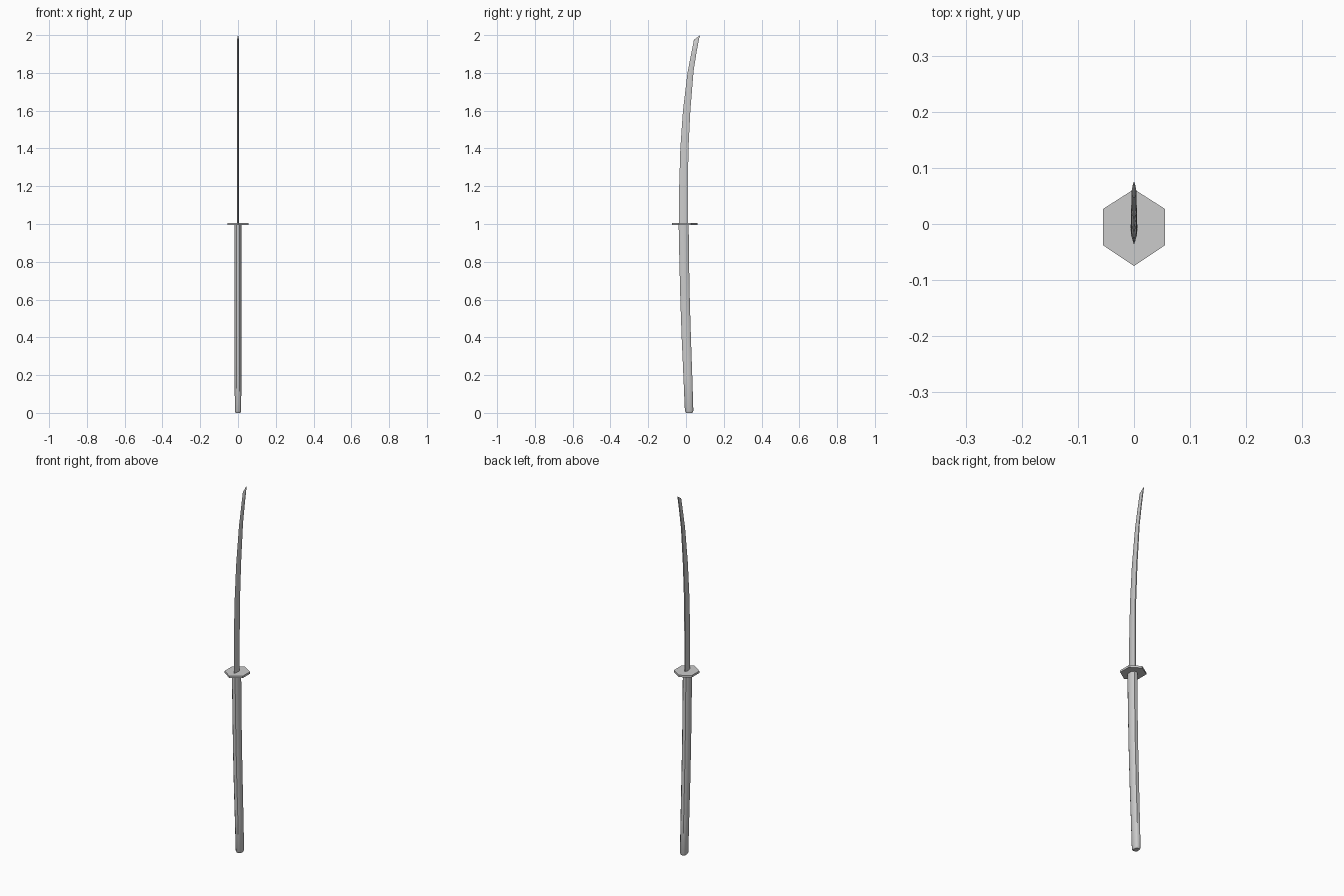
import bpy, bmesh, math

if "Cube" in bpy.data.objects:
    bpy.data.objects.remove(bpy.data.objects["Cube"])


def loft(name, rings, smooth=40):
    """Skin a list of equal-length vertex rings and cap both ends."""
    bm = bmesh.new()
    loops = [[bm.verts.new(p) for p in ring] for ring in rings]
    n = len(loops[0])
    for a, b in zip(loops, loops[1:]):
        for i in range(n):
            j = (i + 1) % n
            bm.faces.new((a[i], a[j], b[j], b[i]))
    bm.faces.new(loops[0][::-1])
    bm.faces.new(loops[-1])
    bmesh.ops.recalc_face_normals(bm, faces=bm.faces[:])
    mesh = bpy.data.meshes.new(name)
    bm.to_mesh(mesh)
    bm.free()
    ob = bpy.data.objects.new(name, mesh)
    bpy.context.collection.objects.link(ob)
    bpy.ops.object.select_all(action='DESELECT')
    bpy.context.view_layer.objects.active = ob
    ob.select_set(True)
    bpy.ops.object.shade_smooth_by_angle(angle=math.radians(smooth))
    return ob


# Blade: sharp edge at -y, ridge past the middle, narrow flat spine at +y
def blade_ring(edge, spine, z_edge, z_spine, t):
    ring = []
    for x, f in ((0, 0), (0.8, 0.35), (1, 0.68), (0.55, 1),
                 (-0.55, 1), (-1, 0.68), (-0.8, 0.35)):
        ring.append((x * t, edge + (spine - edge) * f, z_edge + (z_spine - z_edge) * f))
    return ring


blade_stations = [  # edge y, spine y, edge z, spine z, half thickness
    (-0.037, 0.010, 1.00, 1.00, 0.0065),
    (-0.036, 0.010, 1.20, 1.20, 0.0062),
    (-0.030, 0.013, 1.40, 1.40, 0.0058),
    (-0.016, 0.023, 1.60, 1.60, 0.0054),
    (0.008, 0.040, 1.80, 1.81, 0.0050),
    (0.027, 0.056, 1.90, 1.91, 0.0046),
    (0.042, 0.070, 1.975, 1.985, 0.0040),
    (0.0725, 0.075, 1.998, 2.00, 0.0006),
]
loft("blade", [blade_ring(*s) for s in blade_stations], 25)


# Guard: thin hexagonal plate
hexagon = [(0, 0.062), (0.055, 0.027), (0.055, -0.038),
           (0, -0.075), (-0.055, -0.038), (-0.055, 0.027)]
loft("guard", [[(x, y, z) for x, y in hexagon] for z in (0.995, 1.006)], 30)


# Grip: long octagonal handle following the curve, bevelled at the foot
def grip_ring(z, y0, y1, w):
    c, d = (y0 + y1) / 2, (y1 - y0) / 2
    pts = ((1, 0.55), (0.5, 1), (-0.5, 1), (-1, 0.55),
           (-1, -0.55), (-0.5, -1), (0.5, -1), (1, -0.55))
    return [(w * x, c + d * y, z) for x, y in pts]


grip_stations = [  # z, front y, back y, half width
    (0.000, 0.000, 0.034, 0.013),
    (0.010, -0.006, 0.039, 0.017),
    (0.20, -0.014, 0.033, 0.0175),
    (0.40, -0.023, 0.026, 0.018),
    (0.60, -0.030, 0.020, 0.018),
    (0.80, -0.035, 0.016, 0.018),
    (1.00, -0.039, 0.014, 0.018),
]
loft("grip", [grip_ring(*s) for s in grip_stations], 50)
